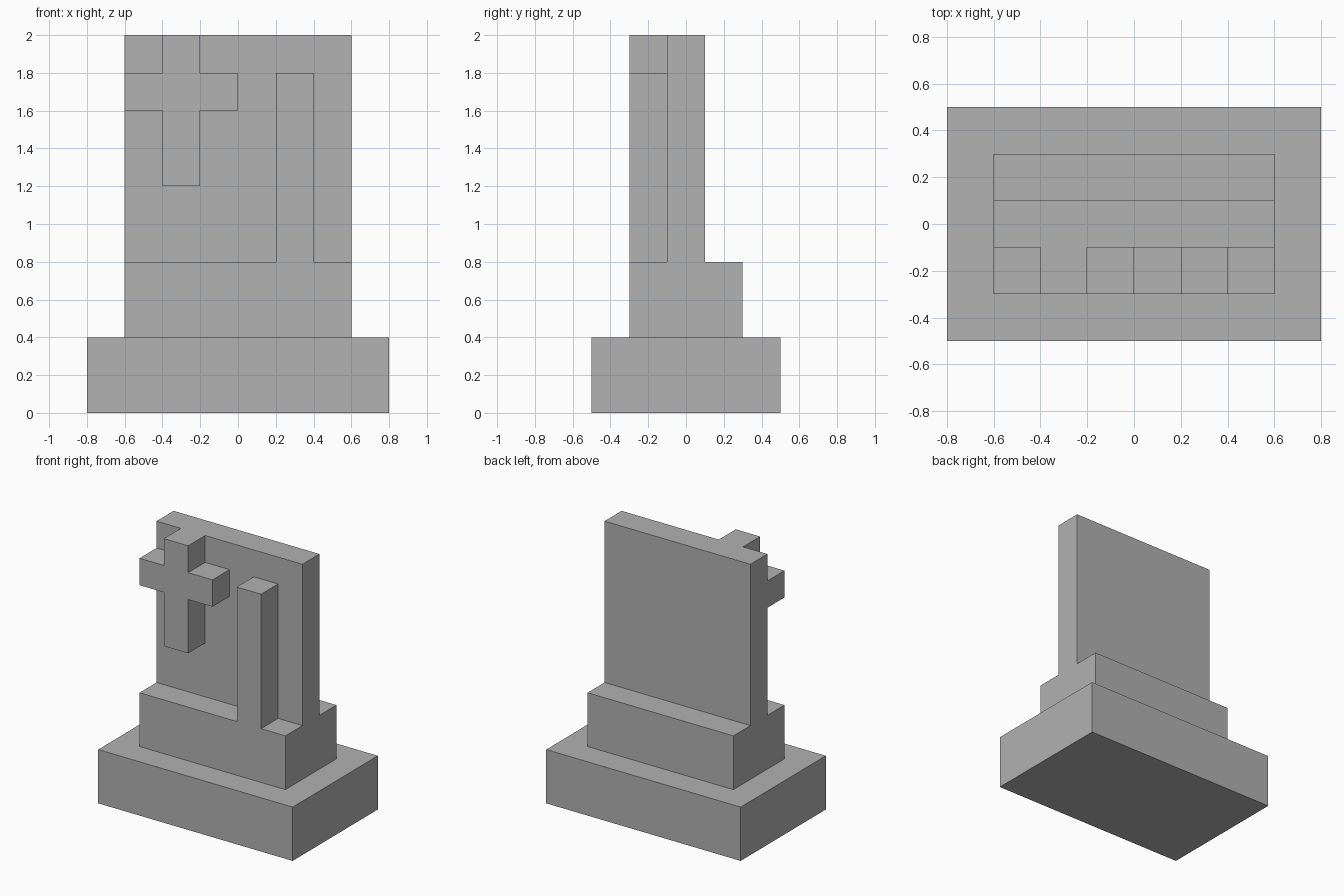
import bpy
import bmesh
from mathutils import Vector

cube = bpy.data.objects.get("Cube")
if cube:
    bpy.data.objects.remove(cube, do_unlink=True)

# Stone colour
stone = bpy.data.materials.new("grey_stone")
stone.use_nodes = True
colour = (0.445, 0.445, 0.445, 1)
stone.diffuse_color = colour
stone.node_tree.nodes["Principled BSDF"].inputs["Base Color"].default_value = colour


def extrude(name, outline, direction):
    """Make a flat-faced solid by sweeping a closed outline along a direction."""
    bm = bmesh.new()
    face = bm.faces.new([bm.verts.new(p) for p in outline])
    swept = bmesh.ops.extrude_face_region(bm, geom=[face], use_keep_orig=True)
    moved = [v for v in swept["geom"] if isinstance(v, bmesh.types.BMVert)]
    bmesh.ops.translate(bm, verts=moved, vec=Vector(direction))
    bmesh.ops.recalc_face_normals(bm, faces=bm.faces)
    mesh = bpy.data.meshes.new(name)
    bm.to_mesh(mesh)
    bm.free()
    mesh.materials.append(stone)
    obj = bpy.data.objects.new(name, mesh)
    bpy.context.collection.objects.link(obj)
    return obj


def front_part(name, outline):
    """Raised part standing between the plinth front and the slab front."""
    return extrude(name, [(x, -0.3, z) for x, z in outline], (0, 0.2, 0))


# Wide foundation
extrude("base", [(x, y, 0) for x, y in
                 ((-0.8, -0.5), (0.8, -0.5), (0.8, 0.5), (-0.8, 0.5))], (0, 0, 0.4))

# Stepped plinth with the upright slab, as one side profile
side = [(-0.3, 0.4), (0.3, 0.4), (0.3, 0.8), (0.1, 0.8),
        (0.1, 2), (-0.1, 2), (-0.1, 0.8), (-0.3, 0.8)]
extrude("plinth_and_slab", [(-0.6, y, z) for y, z in side], (1.2, 0, 0))

# Raised cross, mirrored about its own centre line
half = [(0.1, 1.2), (0.1, 1.6), (0.3, 1.6), (0.3, 1.8), (0.1, 1.8), (0.1, 2)]
centre = -0.3
cross = [(centre + x, z) for x, z in half]
cross += [(centre - x, z) for x, z in reversed(half)]
front_part("cross", cross)

# Square pillar on the plinth
front_part("pillar", [(0.2, 0.8), (0.4, 0.8), (0.4, 1.8), (0.2, 1.8)])
